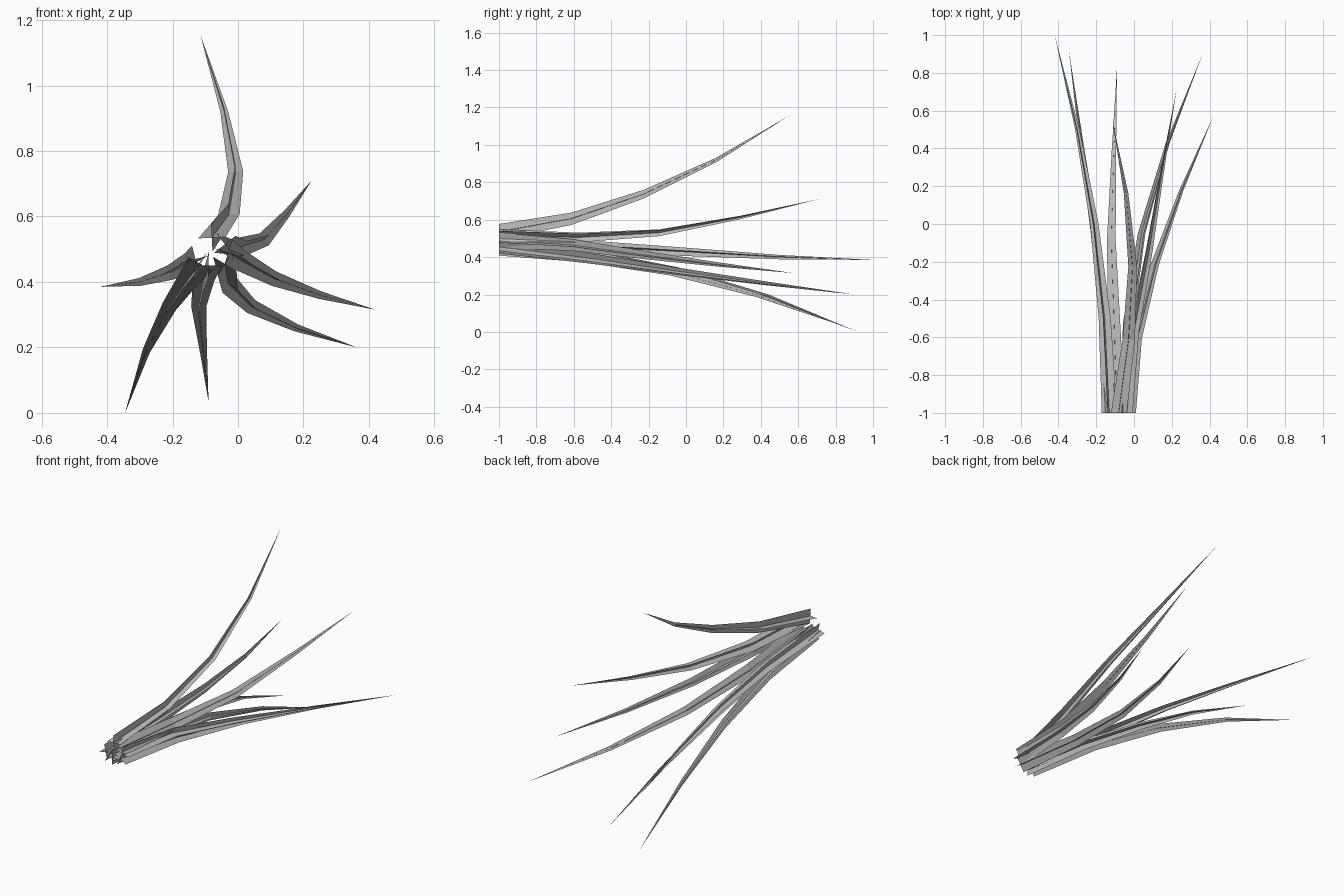
import bpy, math
from mathutils import Vector

cube = bpy.data.objects.get("Cube")
if cube:
    bpy.data.objects.remove(cube, do_unlink=True)

# Single flat grey
grey = bpy.data.materials.new("grey")
grey.use_nodes = True
colour = (0.5, 0.5, 0.5, 1)
grey.diffuse_color = colour
grey.node_tree.nodes["Principled BSDF"].inputs["Base Color"].default_value = colour

START_Y = -1.0
HALF_WIDTHS = (0.042, 0.033, 0.023, 0.012)
CENTRE = Vector((-0.08, 0, 0.47))


def blade(name, tip_y, path):
    """Two crossed tapering strips along a bending path of (x, z) knots evenly spaced in y."""
    last = len(path) - 1
    knots = [Vector((x, START_Y + (tip_y - START_Y) * i / last, z))
             for i, (x, z) in enumerate(path)]
    out = knots[-1] - CENTRE
    roll = math.atan2(out.z, out.x)
    verts, faces = [], []
    for turn in (0, math.pi / 2):
        side = Vector((math.cos(roll + turn), 0, math.sin(roll + turn)))
        first = len(verts)
        for knot, half in zip(knots, HALF_WIDTHS):
            verts += [knot - side * half, knot + side * half]
        verts.append(knots[-1])
        for i in range(last - 1):
            a = first + 2 * i
            faces.append((a, a + 1, a + 3, a + 2))
        a = first + 2 * (last - 1)
        faces.append((a, a + 1, a + 2))
    mesh = bpy.data.meshes.new(name)
    mesh.from_pydata(verts, [], faces)
    mesh.materials.append(grey)
    bpy.context.collection.objects.link(bpy.data.objects.new(name, mesh))


# Fan of blades, spreading from a tight bundle at the front
blade("top_blade", 0.55, [(-0.08, 0.535), (-0.028, 0.605), (-0.007, 0.737), (-0.042, 0.92), (-0.115, 1.155)])
blade("upper_left_blade", 0.71, [(-0.04, 0.515), (0.0, 0.505), (0.08, 0.53), (0.15, 0.61), (0.225, 0.71)])
blade("left_blade", 0.57, [(-0.03, 0.49), (0.01, 0.465), (0.11, 0.41), (0.25, 0.36), (0.42, 0.315)])
blade("lower_left_blade", 0.9, [(-0.04, 0.455), (-0.03, 0.395), (0.04, 0.325), (0.177, 0.26), (0.363, 0.2)])
blade("bottom_blade", 0.83, [(-0.09, 0.45), (-0.105, 0.405), (-0.12, 0.325), (-0.107, 0.2), (-0.09, 0.035)])
blade("lower_right_blade", 0.92, [(-0.115, 0.455), (-0.15, 0.41), (-0.21, 0.325), (-0.28, 0.19), (-0.345, 0.0)])
blade("right_blade", 1.0, [(-0.13, 0.47), (-0.155, 0.455), (-0.21, 0.428), (-0.3, 0.4), (-0.42, 0.385)])
